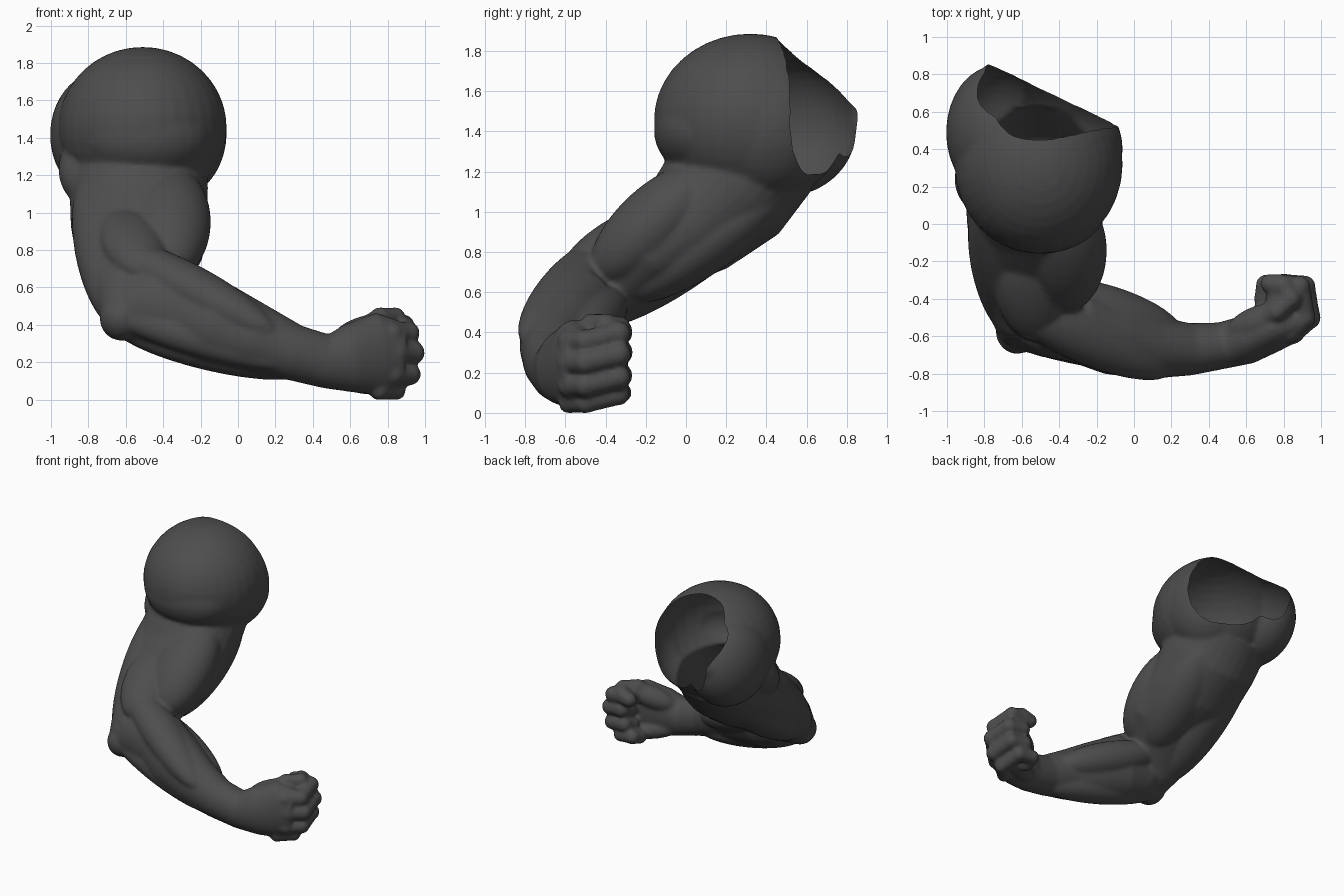
import bpy, bmesh, math
from mathutils import Vector, Matrix

cube = bpy.data.objects.get("Cube")
if cube:
    bpy.data.objects.remove(cube)

skin = bpy.data.materials.new("charcoal grey")
skin.use_nodes = True
GREY = (0.075, 0.075, 0.075, 1)
skin.diffuse_color = GREY
skin.node_tree.nodes["Principled BSDF"].inputs["Base Color"].default_value = GREY

bm = bmesh.new()


def ellipsoid(centre, radii, rot=None):
    mat = Matrix.Translation(centre) @ (rot or Matrix()) @ Matrix.Diagonal((*radii, 1))
    bmesh.ops.create_uvsphere(bm, u_segments=32, v_segments=20, radius=1, matrix=mat)


def muscle(start, end, height, breadth=None):
    """Spindle between two attachment points; height is measured upwards."""
    a, b = Vector(start), Vector(end)
    rot = (b - a).to_track_quat('Z', 'X').to_matrix().to_4x4()
    ellipsoid((a + b) / 2, (height, breadth or height, (b - a).length / 2), rot)


def loft(sections, side, sides=32):
    """Closed tube of ellipses (centre, radius along side, other radius)."""
    pts = [Vector(s[0]) for s in sections]
    rings = []
    for i, (c, ra, rb) in enumerate(sections):
        t = (pts[min(i + 1, len(pts) - 1)] - pts[max(i - 1, 0)]).normalized()
        u = Vector(side)
        u = (u - t * u.dot(t)).normalized()
        v = t.cross(u)
        angles = [math.tau * k / sides for k in range(sides)]
        rings.append([bm.verts.new(pts[i] + u * ra * math.cos(w) + v * rb * math.sin(w))
                      for w in angles])
    for r, s in zip(rings, rings[1:]):
        for k in range(sides):
            n = (k + 1) % sides
            bm.faces.new((r[k], r[n], s[n], s[k]))
    bm.faces.new(rings[0][::-1])
    bm.faces.new(rings[-1])


def digit(points, radius):
    """Finger: tube with a ball at each joint."""
    pts = [Vector(p) for p in points]
    for p in pts:
        ellipsoid(p, (radius,) * 3)
    for a, b in zip(pts, pts[1:]):
        loft([(a, radius * .95, radius * .95), (b, radius * .95, radius * .95)], (0, 0, 1), 16)


# Shoulder: main mass with front, inner, outer and rear heads
ellipsoid((-.51, .32, 1.45), (.45, .48, .43))
ellipsoid((-.5, .11, 1.4), (.36, .27, .24))
ellipsoid((-.36, .4, 1.42), (.3, .32, .36))
ellipsoid((-.73, .49, 1.41), (.275, .36, .34))
muscle((-.7, .86, 1.55), (-.68, .3, 1.05), .16, .22)
muscle((-.78, .4, 1.4), (-.76, .08, 1.04), .16, .19)

# Upper arm core
loft([((-.54, .42, 1.32), .36, .3),
      ((-.53, .22, 1.13), .37, .345),
      ((-.53, .02, .93), .365, .285),
      ((-.53, -.18, .79), .345, .22),
      ((-.57, -.35, .65), .265, .2),
      ((-.6, -.48, .53), .175, .18),
      ((-.62, -.57, .44), .12, .13)], (1, 0, 0))

# Upper arm muscles: biceps, brachialis, outer arm, triceps heads, elbow
muscle((-.36, .15, 1.21), (-.38, -.45, .66), .19, .225)
muscle((-.62, -.1, 1.0), (-.5, -.62, .66), .12, .18)
muscle((-.77, .2, 1.23), (-.62, -.6, .38), .17, .18)
muscle((-.36, .5, 1.13), (-.42, -.3, .57), .16, .2)
muscle((-.66, .5, 1.14), (-.64, -.48, .44), .16, .2)
ellipsoid((-.625, -.57, .43), (.115, .125, .12))

# Forearm core, running into the palm
loft([((-.64, -.55, .47), .12, .14),
      ((-.5, -.53, .49), .18, .22),
      ((-.3, -.54, .47), .2, .25),
      ((-.1, -.61, .39), .2, .225),
      ((.1, -.66, .32), .17, .185),
      ((.3, -.67, .245), .14, .15),
      ((.47, -.65, .2), .125, .145),
      ((.6, -.62, .215), .13, .185),
      ((.75, -.56, .24), .12, .22),
      ((.87, -.52, .23), .1, .18)], (0, 1, 0))

# Forearm muscles, from the top edge round to the underside
muscle((-.7, -.41, .83), (.2, -.79, .35), .125, .15)
muscle((-.66, -.58, .62), (.35, -.76, .26), .11, .1)
muscle((-.7, -.6, .46), (.3, -.76, .18), .1, .09)
muscle((-.66, -.52, .38), (.35, -.66, .14), .11)
muscle((-.52, -.34, .6), (.25, -.58, .3), .13)

# Heel of the hand and thumb pad
muscle((.48, -.6, .12), (.86, -.42, .07), .07)
muscle((.5, -.58, .3), (.84, -.46, .41), .085)

# Curled fingers, index to little
for z, dx, r in ((.37, -.025, .06), (.265, .0, .062), (.15, -.02, .06), (.065, -.095, .055)):
    digit([(.85 + dx, -.58, z - .02), (.938 + dx, -.5, z - .02), (.91 + dx, -.335, z + .02),
           (.8 + dx, -.325, z + .03), (.79 + dx, -.4, z + .01)], r)

# Thumb folded over the index finger
digit([(.66, -.52, .37), (.76, -.47, .435), (.84, -.4, .435), (.8, -.33, .42), (.73, -.32, .39)], .055)

mesh = bpy.data.meshes.new("muscular_arm")
bm.to_mesh(mesh)
bm.free()
arm = bpy.data.objects.new("muscular_arm", mesh)
bpy.context.collection.objects.link(arm)
bpy.context.view_layer.objects.active = arm
arm.select_set(True)

# Fuse into one skin and soften the creases
fuse = arm.modifiers.new("fuse", 'REMESH')
fuse.mode = 'VOXEL'
fuse.voxel_size = .013
soften = arm.modifiers.new("soften", 'SMOOTH')
soften.factor = .5
soften.iterations = 8
for name in ("fuse", "soften"):
    bpy.ops.object.modifier_apply(modifier=name)

# Open the shoulder along a curved rim, twisted towards the top, notched below
RIM = Vector((-.45, .45, 1.87))


def rim_side(p):
    d = p - RIM
    twist = min(1, max(0, (1.85 - p.z) / .35))
    notch = .5 * max(0, 1.5 - p.z)
    return .373 * twist * d.x + .77 * d.y + .518 * d.z + notch


bm = bmesh.new()
bm.from_mesh(arm.data)
bmesh.ops.delete(bm, geom=[v for v in bm.verts if rim_side(v.co) > 0], context='VERTS')

# Keep only the largest connected skin
islands, seen = [], set()
for start in bm.verts:
    if start in seen:
        continue
    seen.add(start)
    group, stack = [], [start]
    while stack:
        v = stack.pop()
        group.append(v)
        for e in v.link_edges:
            w = e.other_vert(v)
            if w not in seen:
                seen.add(w)
                stack.append(w)
    islands.append(group)
islands.sort(key=len)
for group in islands[:-1]:
    bmesh.ops.delete(bm, geom=group, context='VERTS')

# Even out the cut edge
for _ in range(8):
    edge = [v for v in bm.verts if v.is_boundary]
    target = {v: sum((e.other_vert(v).co for e in v.link_edges if e.is_boundary), Vector((0, 0, 0))) / 2
              for v in edge if sum(e.is_boundary for e in v.link_edges) == 2}
    for v, co in target.items():
        v.co = v.co.lerp(co, .5)

# Stand the arm on the ground
ground = min(v.co.z for v in bm.verts)
bmesh.ops.translate(bm, verts=bm.verts, vec=(0, 0, -ground))
bm.to_mesh(arm.data)
bm.free()

arm.data.materials.clear()
arm.data.materials.append(skin)
bpy.ops.object.shade_smooth_by_angle(angle=math.radians(60))
